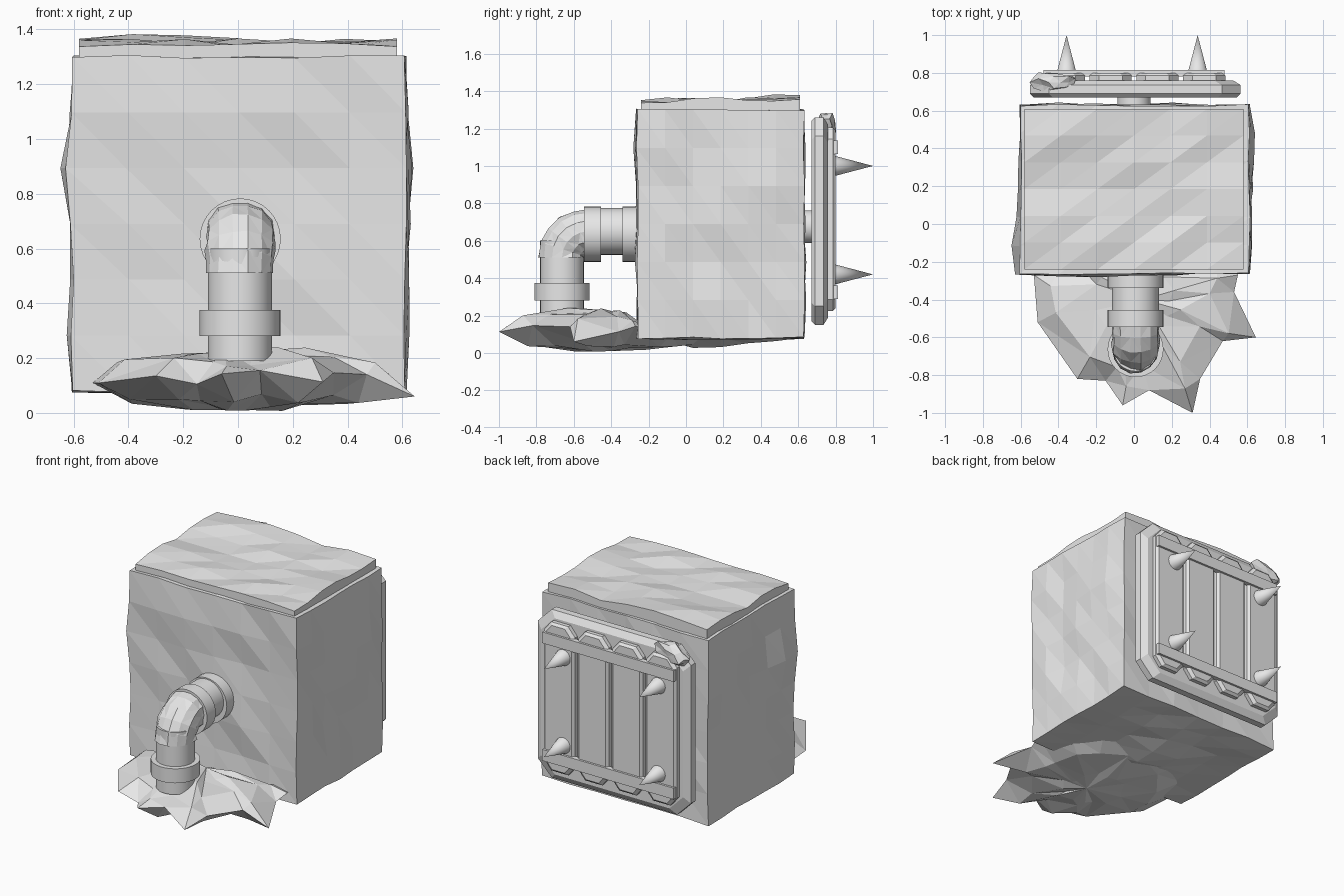
import bpy
import bmesh
import random
from math import sin, cos, pi, exp, atan2
from mathutils import Vector, Matrix

random.seed(7)
if "Cube" in bpy.data.objects:
    bpy.data.objects.remove(bpy.data.objects["Cube"])

grey = bpy.data.materials.new("light_grey")
grey.use_nodes = True
grey.diffuse_color = (0.8, 0.8, 0.8, 1)
grey.node_tree.nodes["Principled BSDF"].inputs["Base Color"].default_value = grey.diffuse_color


def finish(name, bm, smooth=False):
    """Turn a bmesh into a named grey object."""
    bmesh.ops.recalc_face_normals(bm, faces=bm.faces)
    mesh = bpy.data.meshes.new(name)
    bm.to_mesh(mesh)
    bm.free()
    mesh.materials.append(grey)
    obj = bpy.data.objects.new(name, mesh)
    bpy.context.collection.objects.link(obj)
    if smooth:
        bpy.ops.object.select_all(action='DESELECT')
        obj.select_set(True)
        bpy.context.view_layer.objects.active = obj
        bpy.ops.object.shade_smooth_by_angle()
    return obj


def box_mesh(low, high, cuts=0):
    low, high = Vector(low), Vector(high)
    bm = bmesh.new()
    bmesh.ops.create_cube(bm, size=1)
    if cuts:
        bmesh.ops.subdivide_edges(bm, edges=bm.edges[:], cuts=cuts, use_grid_fill=True)
    for v in bm.verts:
        v.co = (low + high) / 2 + v.co * (high - low)
    return bm


def cone(name, base, tip, r1, r2, sides=32):
    base, tip = Vector(base), Vector(tip)
    axis = tip - base
    turn = axis.to_track_quat('Z', 'Y').to_matrix().to_4x4()
    bm = bmesh.new()
    bmesh.ops.create_cone(bm, cap_ends=True, segments=sides, radius1=r1, radius2=r2,
                          depth=axis.length,
                          matrix=Matrix.Translation((base + tip) / 2) @ turn)
    return finish(name, bm, True)


def chamfered_slab(name, x, z, half_w, half_h, cut, layers):
    """Octagonal slab in the xz plane; layers are (y, inset) pairs."""
    bm = bmesh.new()
    rings = []
    for y, inset in layers:
        w, h = half_w - inset, half_h - inset
        cx, cz = cut
        outline = [(w, h - cz), (w - cx, h), (cx - w, h), (-w, h - cz),
                   (-w, cz - h), (cx - w, -h), (w - cx, -h), (w, cz - h)]
        rings.append([bm.verts.new((x + a, y, z + b)) for a, b in outline])
    bridge(bm, rings)
    bm.faces.new(rings[0])
    bm.faces.new(rings[-1])
    return finish(name, bm)


def bridge(bm, rings):
    for lower, upper in zip(rings, rings[1:]):
        for i in range(len(lower)):
            j = (i + 1) % len(lower)
            bm.faces.new((lower[i], lower[j], upper[j], upper[i]))


# Rough stone body: jittered faces with a few broad bulges
low, high = Vector((-0.6, -0.26, 0.08)), Vector((0.61, 0.63, 1.3))
bulges = [((-0.6, -0.1, 0.9), (-0.055, 0, 0)), ((0.61, 0.33, 0.9), (0.035, 0, 0)),
          ((-0.6, 0, 0.3), (-0.025, 0, 0)), ((0, 0.1, 0.08), (0, 0, -0.05)),
          ((-0.4, -0.26, 1.1), (0, -0.03, 0))]
bm = box_mesh(low, high, 5)
for v in bm.verts:
    home = v.co.copy()
    sides = [k for k in range(3) if min(home[k] - low[k], high[k] - home[k]) < 0.001]
    amount = 0.016 if len(sides) == 1 else 0.006
    for k in sides:
        v.co[k] += random.uniform(-amount, amount)
    for centre, push in bulges:
        fade = exp(-((home - Vector(centre)).length / 0.2) ** 2)
        v.co += Vector(push) * fade
bmesh.ops.triangulate(bm, faces=bm.faces, quad_method='FIXED')
finish("stone_body", bm)

# Uneven lid
bm = box_mesh((-0.58, -0.24, 1.27), (0.58, 0.61, 1.345), 5)
for v in bm.verts:
    if v.co.z > 1.34:
        v.co.z += random.uniform(-0.01, 0.022)
        v.co.z += 0.03 * exp(-((v.co.x + 0.38) ** 2 + (v.co.y - 0.6) ** 2) * 20)
    elif v.co.z < 1.28:
        v.co.z = 1.27
bmesh.ops.triangulate(bm, faces=bm.faces, quad_method='FIXED')
finish("stone_lid", bm)

# Ragged puddle spilling from the pipe and running under the body
rim = [(0.55, -0.27), (0.53, -0.36), (0.645, -0.6), (0.47, -0.62), (0.35, -0.82), (0.31, -1),
       (0.08, -0.88), (-0.06, -0.96), (-0.15, -0.83), (-0.3, -0.82), (-0.51, -0.52), (-0.53, -0.27)]
rim += [(0.5 * cos(a), -0.27 + 0.45 * sin(a)) for a in [pi - pi * i / 7 for i in range(1, 7)]]
hub = Vector((0, -0.4))
bm = bmesh.new()
rings = []
for reach, z, wobble in [(0.3, 0.02, 0.015), (0.72, 0.05, 0.02), (1, 0.135, 0.03),
                         (0.78, 0.185, 0.025), (0.4, 0.225, 0.02)]:
    ring = []
    for x, y in rim:
        p = hub + (Vector((x, y)) - hub) * reach
        height = z + random.uniform(-wobble, wobble)
        if y > -0.25:
            height = min(height, 0.1)
        if x > 0.6 and reach == 1:
            height = 0.06
        jitter = 0 if reach == 1 else 0.03
        ring.append(bm.verts.new((p.x + random.uniform(-jitter, jitter),
                                  p.y + random.uniform(-jitter, jitter), height)))
    rings.append(ring)
bridge(bm, rings)
for ring, z in ((rings[0], 0.01), (rings[-1], 0.225)):
    middle = bm.verts.new((hub.x + 0.05, hub.y, z))
    for i in range(len(ring)):
        bm.faces.new((ring[i], ring[(i + 1) % len(ring)], middle))
for v in bm.verts:
    v.co.z = max(v.co.z, 0)
bmesh.ops.triangulate(bm, faces=bm.faces)
finish("puddle", bm)

# Drain pipe with collars
px, py, pz = 0.008, -0.663, 0.65
cone("pipe_upright", (px, py, 0.19), (px, py, 0.6), 0.117, 0.117)
cone("pipe_level", (px, -0.5, pz), (px, -0.2, pz), 0.125, 0.125)
cone("collar_upright", (px, py, 0.28), (px, py, 0.375), 0.148, 0.148)
for name, front, back in (("collar_middle", -0.545, -0.455), ("collar_wall", -0.34, -0.24)):
    cone(name, (px, front, 0.635), (px, back, 0.635), 0.148, 0.148)

# Dented elbow swept through a quarter turn
bm = bmesh.new()
rings = []
bend = 0.14
for step in range(6):
    a = pi / 2 * step / 5
    mid = Vector((px, py + bend * (1 - cos(a)), pz - bend + bend * sin(a)))
    out = Vector((0, -cos(a), sin(a)))
    ring = []
    for i in range(14):
        t = 2 * pi * i / 14
        r = 0.126 + random.uniform(-0.007, 0.007)
        ring.append(bm.verts.new(mid + Vector((r * cos(t), 0, 0)) + out * r * sin(t)))
    rings.append(ring)
bridge(bm, rings)
bm.faces.new(rings[0])
bm.faces.new(rings[-1])
bmesh.ops.triangulate(bm, faces=bm.faces)
finish("pipe_elbow", bm)

# Back shield on a short mount
cone("shield_mount", (0, 0.58, 0.675), (0, 0.7, 0.675), 0.088, 0.088)
chamfered_slab("shield_plate", 0.007, 0.705, 0.558, 0.555, (0.1, 0.1),
               [(0.67, 0.02), (0.69, 0), (0.735, 0), (0.76, 0.04)])

# Four planks with clipped ends
for i in range(4):
    chamfered_slab("shield_plank_%d" % (i + 1), 0.248 * (i - 1.5), 0.715, 0.112, 0.49, (0.05, 0.06),
                   [(0.75, 0), (0.785, 0), (0.8, 0.015)])

# Cross rails and spikes
for level, rail_z, spike_z in (("upper", 1.1, 1.0), ("lower", 0.325, 0.42)):
    finish(level + "_rail", box_mesh((-0.48, 0.78, rail_z - 0.037), (0.48, 0.814, rail_z + 0.037)))
    for side, x in (("right", -0.357), ("left", 0.337)):
        cone("%s_%s_spike" % (level, side), (x, 0.79, spike_z), (x, 1.0, spike_z), 0.055, 0, 24)

# Crumpled lump on the shield corner
bm = bmesh.new()
bmesh.ops.create_icosphere(bm, subdivisions=2, radius=1)
tilt = Matrix.Rotation(-0.35, 3, 'Y')
for v in bm.verts:
    p = v.co * random.uniform(0.75, 1.2)
    v.co = Vector((-0.425, 0.75, 1.21)) + tilt @ Vector((p.x * 0.125, p.y * 0.055, p.z * 0.065))
finish("corner_lump", bm)
